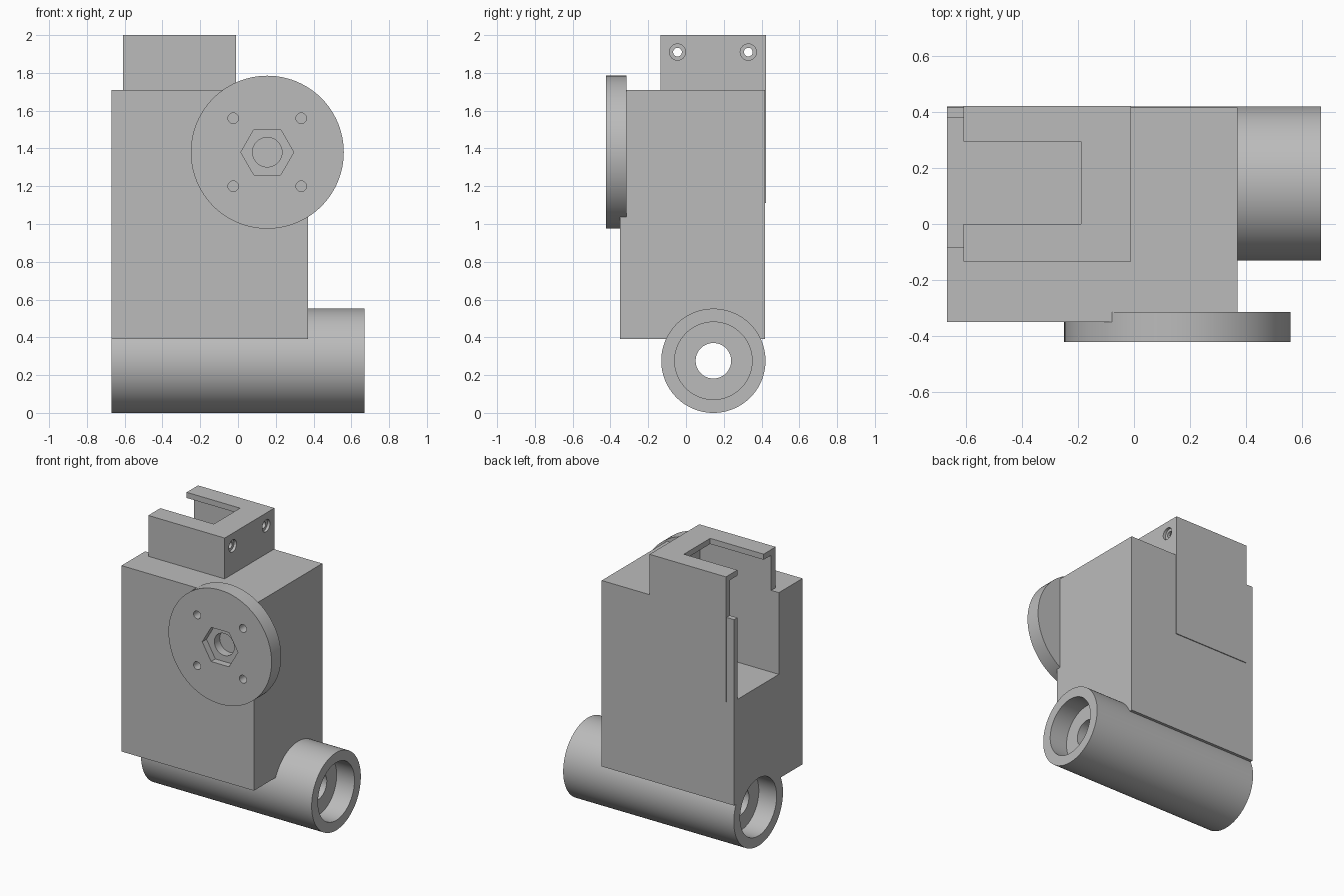
import bpy
from math import pi, radians

cube = bpy.data.objects.get("Cube")
if cube:
    bpy.data.objects.remove(cube, do_unlink=True)

grey = bpy.data.materials.new("plain grey")
grey.use_nodes = True
colour = (0.5, 0.5, 0.5, 1)
grey.diffuse_color = colour
grey.node_tree.nodes["Principled BSDF"].inputs["Base Color"].default_value = colour


def finish(name):
    obj = bpy.context.object
    obj.name = name
    obj.data.materials.append(grey)
    bpy.ops.object.transform_apply(location=True, rotation=True, scale=True)
    return obj


def box(name, x, y, z):
    bpy.ops.mesh.primitive_cube_add(
        size=1, location=[sum(r) / 2 for r in (x, y, z)])
    bpy.context.object.scale = [r[1] - r[0] for r in (x, y, z)]
    return finish(name)


def rod_x(name, x, y, z, radius, sides=96):
    bpy.ops.mesh.primitive_cylinder_add(
        vertices=sides, radius=radius, depth=x[1] - x[0],
        location=(sum(x) / 2, y, z), rotation=(0, pi / 2, 0))
    return finish(name)


def rod_y(name, x, y, z, radius, sides=96, turn=0):
    bpy.ops.mesh.primitive_cylinder_add(
        vertices=sides, radius=radius, depth=y[1] - y[0],
        location=(x, sum(y) / 2, z), rotation=(pi / 2, turn, 0))
    return finish(name)


def cut(target, *cutters):
    bpy.context.view_layer.objects.active = target
    for cutter in cutters:
        mod = target.modifiers.new("cut", "BOOLEAN")
        mod.operation = "DIFFERENCE"
        mod.solver = "EXACT"
        mod.object = cutter
        bpy.ops.object.modifier_apply(modifier=mod.name)
        bpy.data.objects.remove(cutter, do_unlink=True)


# Main parts
housing = box("housing", (-0.67, 0.37), (-0.35, 0.417), (0.39, 1.71))
holder = box("motor_holder", (-0.61, -0.01), (-0.135, 0.423), (1.11, 2))
AXLE_Y, AXLE_Z, AXLE_R = 0.145, 0.276, 0.276
tube = rod_x("axle_tube", (-0.67, 0.67), AXLE_Y, AXLE_Z, AXLE_R)
HUB_X, HUB_Z, HUB_R = 0.155, 1.38, 0.405
BACK, FACE = -0.315, -0.423
disc = rod_y("hub_disc", HUB_X, (FACE, BACK), HUB_Z, HUB_R)


# Motor pocket, open on one side and shared by housing and holder
def pocket():
    return box("pocket", (-0.8, -0.05), (-0.085, 0.38), (1.13, 1.96))


# Housing makes room for the tube and the disc
cut(housing, pocket(),
    box("holder_room", (-0.61, -0.01), (-0.135, 0.5), (1.11, 1.8)),
    rod_x("tube_room", (-0.8, 0.8), AXLE_Y, AXLE_Z, AXLE_R),
    rod_y("disc_room", HUB_X, (-0.5, BACK), HUB_Z, HUB_R))

# Holder: pocket, top notch and stepped screw holes
cut(holder, pocket(),
    box("notch", (-0.8, -0.19), (0, 0.295), (1.9, 2.1)))
for y in (-0.045, 0.33):
    cut(holder,
        rod_x("screw_hole", (-0.1, 0.1), y, 1.91, 0.023, 32),
        rod_x("screw_seat", (-0.03, 0.1), y, 1.91, 0.043, 32))

# Tube: through bore and a bearing seat at each end
cut(tube, rod_x("bore", (-0.8, 0.8), AXLE_Y, AXLE_Z, 0.094, 64))
for side in (-1, 1):
    ends = sorted((side * 0.53, side * 0.8))
    cut(tube, rod_x("bearing_seat", ends, AXLE_Y, AXLE_Z, 0.205))

# Disc: nut pocket, shaft hole and four screw holes
cut(disc,
    rod_y("nut_pocket", HUB_X, (-0.5, -0.375), HUB_Z, 0.14, 6, pi / 6),
    rod_y("shaft_hole", HUB_X, (-0.5, -0.2), HUB_Z, 0.078, 64))
for dx in (-0.18, 0.18):
    for dz in (-0.18, 0.18):
        cut(disc, rod_y("disc_hole", HUB_X + dx, (-0.5, -0.2),
                        HUB_Z + dz, 0.028, 32))

# Smooth curved walls, sharp edges
for part in (housing, holder, tube, disc):
    bpy.ops.object.select_all(action="DESELECT")
    part.select_set(True)
    bpy.context.view_layer.objects.active = part
    bpy.ops.object.shade_smooth_by_angle(angle=radians(30))
